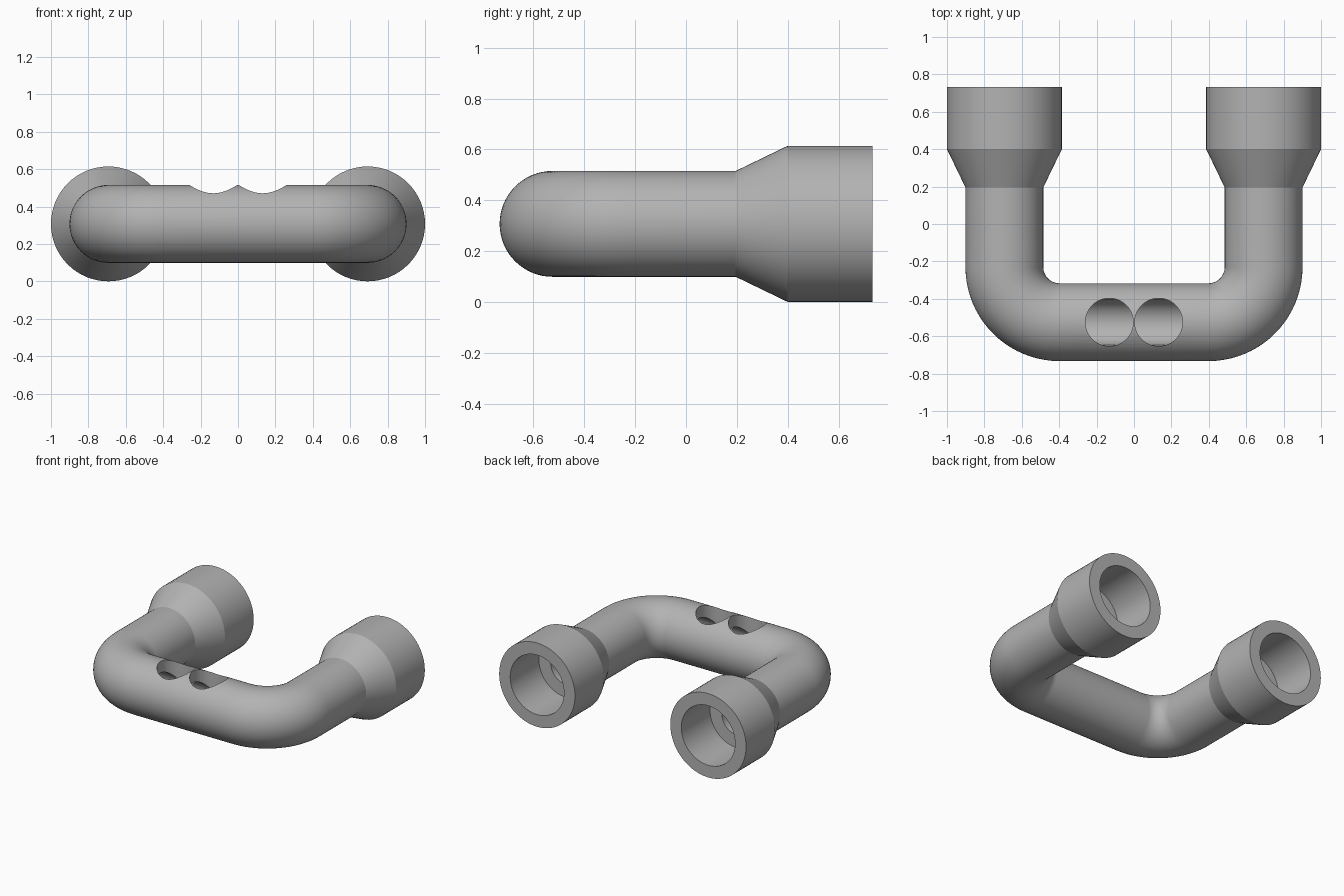
import bpy, bmesh
from math import sin, cos, pi, radians
from mathutils import Vector

cube = bpy.data.objects.get("Cube")
if cube:
    bpy.data.objects.remove(cube, do_unlink=True)

SIDES, BEND_STEPS = 64, 20
AXIS_Z, LEG_X, BEND_R = 0.307, 0.693, 0.295
BEND_X, BEND_Y = LEG_X - BEND_R, -0.23
PIPE_R, SOCKET_R, BORE_R, HOLE_R = 0.208, 0.307, 0.123, 0.128
MOUTH_Y, SHOULDER_Y, NECK_Y = 0.733, 0.4, 0.195

grey = bpy.data.materials.new("plain grey")
grey.use_nodes = True
colour = (0.45, 0.45, 0.45, 1)
grey.diffuse_color = colour
grey.node_tree.nodes["Principled BSDF"].inputs["Base Color"].default_value = colour


def half_path(leg_rings, radius):
    """Rings (x, y, normal angle, radius) from the +x mouth to the crossbar."""
    rings = [(LEG_X, y, 0, r) for y, r in leg_rings]
    for i in range(BEND_STEPS + 1):
        a = -pi / 2 * i / BEND_STEPS
        rings.append((BEND_X + BEND_R * cos(a), BEND_Y + BEND_R * sin(a), a, radius))
    return rings


def full_path(leg_rings, radius):
    half = half_path(leg_rings, radius)
    other = [(-x, y, -pi - a, r) for x, y, a, r in reversed(half)]
    return half + other


# Pipe: outer skin one way, inner bore back, joined at both mouths
outer = full_path([(MOUTH_Y, SOCKET_R), (SHOULDER_Y, SOCKET_R), (NECK_Y, PIPE_R)], PIPE_R)
inner = full_path([(MOUTH_Y, 0.218), (SHOULDER_Y, 0.218), (SHOULDER_Y, BORE_R)], BORE_R)
bm = bmesh.new()
loops = []
for x, y, a, r in outer + inner[::-1]:
    side = Vector((cos(a), sin(a), 0))
    loop = []
    for k in range(SIDES):
        t = 2 * pi * k / SIDES
        loop.append(bm.verts.new(Vector((x, y, AXIS_Z)) + side * r * cos(t) + Vector((0, 0, r * sin(t)))))
    loops.append(loop)
for i, loop in enumerate(loops):
    nxt = loops[(i + 1) % len(loops)]
    for k in range(SIDES):
        j = (k + 1) % SIDES
        bm.faces.new((loop[k], loop[j], nxt[j], nxt[k]))
bmesh.ops.recalc_face_normals(bm, faces=bm.faces)
mesh = bpy.data.meshes.new("u_pipe")
bm.to_mesh(mesh)
bm.free()
mesh.materials.append(grey)
pipe = bpy.data.objects.new("u_pipe", mesh)
bpy.context.collection.objects.link(pipe)

# Two round holes drilled from the top of the crossbar into the bore
for name, x in (("left_hole_cutter", 0.132), ("right_hole_cutter", -0.132)):
    bpy.ops.mesh.primitive_cylinder_add(vertices=SIDES, radius=HOLE_R, depth=0.4,
                                        location=(x, BEND_Y - BEND_R, AXIS_Z + 0.2))
    cutter = bpy.context.object
    cutter.name = name
    cutter.hide_render = True
    cutter.data.materials.append(grey)
    cut = pipe.modifiers.new(name, "BOOLEAN")
    cut.operation, cut.solver, cut.object = "DIFFERENCE", "EXACT", cutter
    bpy.ops.object.select_all(action="DESELECT")
    pipe.select_set(True)
    bpy.context.view_layer.objects.active = pipe
    bpy.ops.object.modifier_apply(modifier=name)
    bpy.data.objects.remove(cutter, do_unlink=True)

bpy.ops.object.shade_smooth_by_angle(angle=radians(20))
